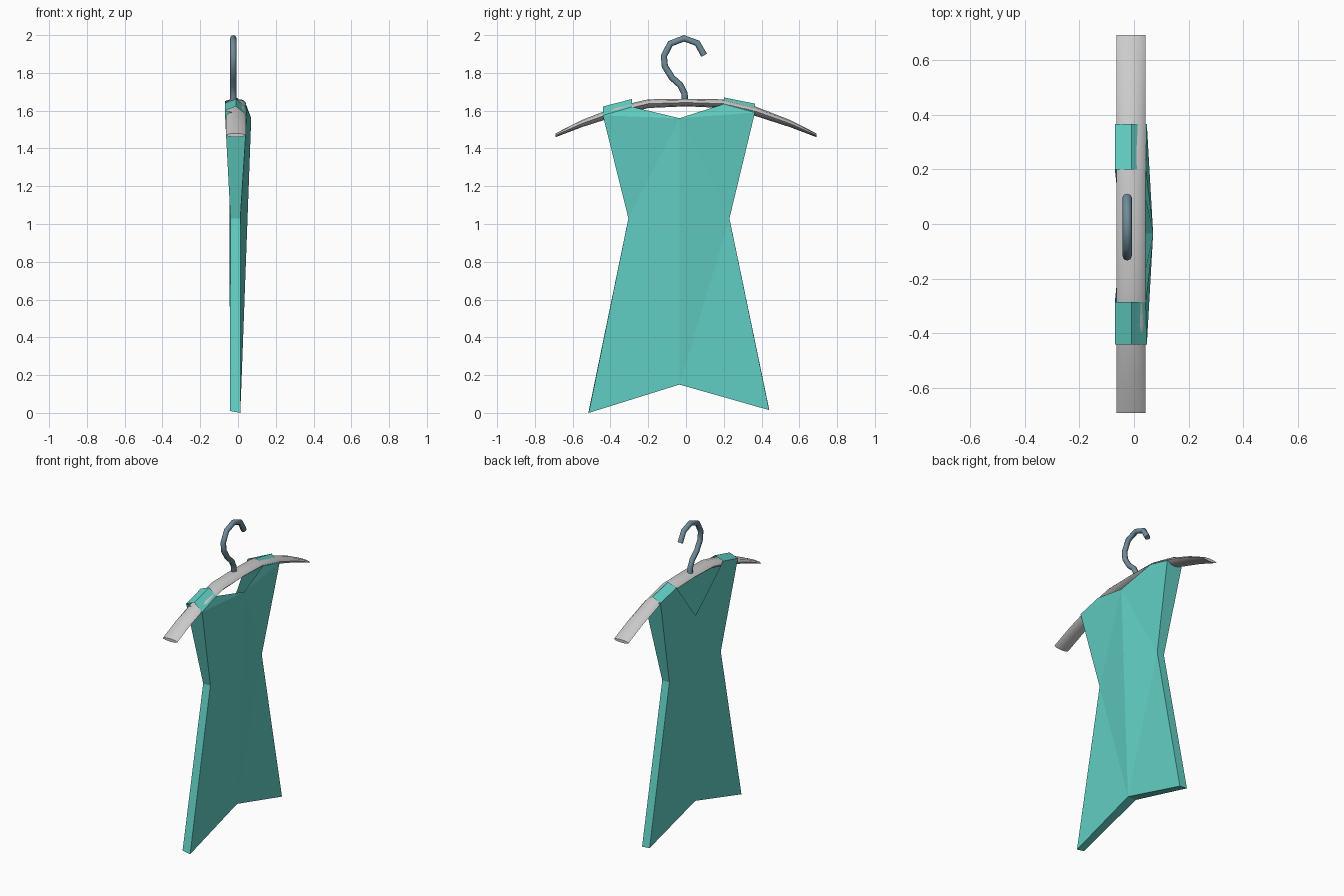
import bpy, bmesh, math

if "Cube" in bpy.data.objects:
    bpy.data.objects.remove(bpy.data.objects["Cube"])

def material(name, rgb):
    m = bpy.data.materials.new(name)
    m.diffuse_color = (*rgb, 1)
    m.use_nodes = True
    m.node_tree.nodes["Principled BSDF"].inputs["Base Color"].default_value = m.diffuse_color
    return m

def finish(bm, name, mat=None, smooth=None):
    bmesh.ops.recalc_face_normals(bm, faces=bm.faces)
    me = bpy.data.meshes.new(name)
    bm.to_mesh(me)
    bm.free()
    ob = bpy.data.objects.new(name, me)
    bpy.context.collection.objects.link(ob)
    if mat:
        me.materials.append(mat)
    if smooth:
        bpy.ops.object.select_all(action='DESELECT')
        ob.select_set(True)
        bpy.context.view_layer.objects.active = ob
        bpy.ops.object.shade_smooth_by_angle(angle=math.radians(smooth))
    return ob

def loft(rings):
    """Skin a list of closed rings and cap both ends."""
    bm = bmesh.new()
    vs = [[bm.verts.new(p) for p in r] for r in rings]
    n = len(vs[0])
    for a, b in zip(vs, vs[1:]):
        for i in range(n):
            j = (i + 1) % n
            bm.faces.new((a[i], a[j], b[j], b[i]))
    bm.faces.new(vs[0])
    bm.faces.new(vs[-1])
    return bm

# hanger bar: wide flat arch, thinning to the tips (y, z, half height)
half = [(0, 1.643, .02), (.2, 1.637, .023), (.37, 1.596, .025),
        (.55, 1.532, .019), (.69, 1.47, .01)]
stations = [(-y, z, h) for y, z, h in half[:0:-1]] + half
rings = []
for y, z, h in stations:
    rings.append([(-.0115 + .053 * math.cos(a), y, z + h * math.sin(a))
                  for a in (i * math.tau / 8 for i in range(8))])
finish(loft(rings), "hanger_bar", smooth=50)

# hook: round tube along a path in the yz plane
path = [(-.005, 1.645), (-.008, 1.69), (-.03, 1.735), (-.075, 1.775), (-.112, 1.835),
        (-.117, 1.89), (-.083, 1.955), (-.01, 1.983), (.06, 1.957), (.096, 1.893)]
rings = []
for i, (y, z) in enumerate(path):
    p, q = path[max(i - 1, 0)], path[min(i + 1, len(path) - 1)]
    ty, tz = q[0] - p[0], q[1] - p[1]
    l = math.hypot(ty, tz)
    r = .017
    rings.append([(-.025 + r * math.cos(a), y - tz / l * r * math.sin(a), z + ty / l * r * math.sin(a))
                  for a in (k * math.tau / 8 for k in range(8))])
finish(loft(rings), "hook", material("hook_blue_grey", (.16, .26, .32)), smooth=50)

# dress: outline points per side (front x, back x, y, front z, back z)
mid = {"hem_c": (.018, -.043, -.035, .15, .15), "neck": (.07, -.045, -.035, 1.56, 1.37)}
left = {"hem": (.012, -.043, -.515, 0, .01), "waist": (.012, -.04, -.305, 1.03, 1.03),
        "outer": (.047, -.07, -.44, 1.575, 1.60), "inner": (.042, -.07, -.285, 1.62, 1.64)}
right = {"hem": (.012, -.043, .44, .015, .02), "waist": (.012, -.04, .23, 1.03, 1.03),
         "outer": (.047, -.07, .365, 1.59, 1.61), "inner": (.042, -.07, .20, 1.635, 1.65)}
ridges = {-1: ((-.01, -.44, 1.622), (-.01, -.285, 1.662)),
          1: ((-.01, .365, 1.637), (-.01, .20, 1.67))}

bm = bmesh.new()
def layers(pts):
    return {k: (bm.verts.new((xf, y, zf)), bm.verts.new((xb, y, zb)))
            for k, (xf, xb, y, zf, zb) in pts.items()}
M = layers(mid)
for side, pts in ((-1, left), (1, right)):
    P = {**layers(pts), **M}
    # front and back panels
    for k in (0, 1):
        for names in (("hem_c", "hem", "waist"), ("hem_c", "waist", "neck"),
                      ("waist", "outer", "neck"), ("outer", "inner", "neck")):
            bm.faces.new([P[n][k] for n in names])
    # side walls and hem
    for a, b in (("hem_c", "hem"), ("hem", "waist"), ("waist", "outer")):
        bm.faces.new((P[a][0], P[b][0], P[b][1], P[a][1]))
    # shoulder strap folded over the hanger
    ro, ri = [bm.verts.new(c) for c in ridges[side]]
    for k in (0, 1):
        bm.faces.new((P["outer"][k], P["inner"][k], ri, ro))
finish(bm, "dress", material("turquoise_cloth", (.12, .62, .55)))
